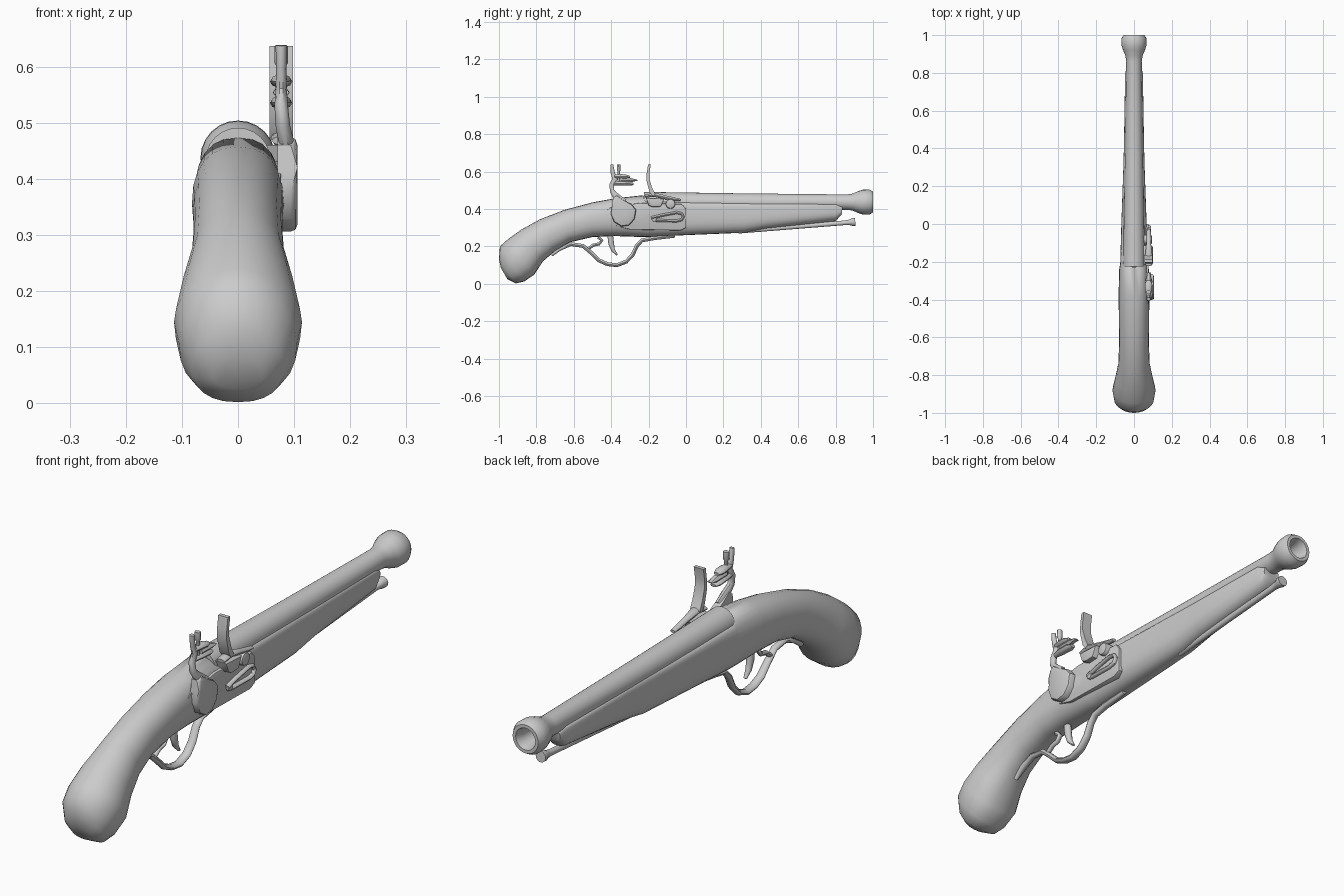
import bpy, bmesh, math
from mathutils import Vector

if "Cube" in bpy.data.objects:
    bpy.data.objects.remove(bpy.data.objects["Cube"])

grey = bpy.data.materials.new("plain grey")
grey.use_nodes = True
grey.diffuse_color = (0.6, 0.6, 0.6, 1)
grey.node_tree.nodes["Principled BSDF"].inputs["Base Color"].default_value = (0.6, 0.6, 0.6, 1)


def finish(name, bm, angle=40):
    bmesh.ops.recalc_face_normals(bm, faces=bm.faces)
    mesh = bpy.data.meshes.new(name)
    bm.to_mesh(mesh)
    bm.free()
    mesh.materials.append(grey)
    ob = bpy.data.objects.new(name, mesh)
    bpy.context.collection.objects.link(ob)
    bpy.ops.object.select_all(action='DESELECT')
    ob.select_set(True)
    bpy.context.view_layer.objects.active = ob
    bpy.ops.object.shade_smooth_by_angle(angle=math.radians(angle))
    return ob


def loft(name, rings, angle=40):
    """Skin a row of point rings and cap both ends."""
    bm = bmesh.new()
    loops = [[bm.verts.new(p) for p in ring] for ring in rings]
    n = len(loops[0])
    for a, b in zip(loops, loops[1:]):
        for i in range(n):
            j = (i + 1) % n
            bm.faces.new((a[i], a[j], b[j], b[i]))
    bm.faces.new(loops[0])
    bm.faces.new(loops[-1])
    return finish(name, bm, angle)


def tube(name, path, x, rx, rn, sides=10):
    """Sweep an ellipse along (y, z) points; x, rx and rn may vary per point."""
    def each(v):
        return v if isinstance(v, (list, tuple)) else [v] * len(path)
    xs, rxs, rns = each(x), each(rx), each(rn)
    pts = [Vector((xs[i], *p)) for i, p in enumerate(path)]
    rings = []
    for i, p in enumerate(pts):
        d = pts[min(i + 1, len(pts) - 1)] - pts[max(i - 1, 0)]
        normal = Vector((0, -d.z, d.y)).normalized()
        rings.append([p + Vector((rxs[i] * math.cos(t), 0, 0)) + normal * rns[i] * math.sin(t)
                      for t in (math.tau * k / sides for k in range(sides))])
    return loft(name, rings)


def plate(name, outline, x0, x1, bevel=0.0):
    """Extrude a (y, z) outline from x0 to x1, with a bevelled outer face."""
    bm = bmesh.new()
    face = bm.faces.new([bm.verts.new((x1, y, z)) for y, z in outline])
    back = bmesh.ops.extrude_face_region(bm, geom=[face])
    for v in back["geom"]:
        if isinstance(v, bmesh.types.BMVert):
            v.co.x = x0
    if bevel:
        rim = [e for e in bm.edges if all(abs(v.co.x - x1) < 1e-5 for v in e.verts)]
        bmesh.ops.bevel(bm, geom=rim, offset=bevel, segments=2, affect='EDGES', profile=0.5)
    return finish(name, bm)


def oval(cy, cz, ry, rz, n=16):
    return [(cy + ry * math.cos(math.tau * k / n), cz + rz * math.sin(math.tau * k / n)) for k in range(n)]


def power(v, e):
    return math.copysign(abs(v) ** e, v)


# Stock: top point, bottom point, half width, squareness of the upper half
sections = [
    ((-.99, .085), (-.955, .025), .045, 1), ((-1.0, .13), (-.91, .002), .082, 1),
    ((-.995, .20), (-.865, .012), .105, 1), ((-.95, .24), (-.81, .05), .114, 1),
    ((-.88, .29), (-.765, .12), .10, 1), ((-.78, .345), (-.70, .175), .083, 1),
    ((-.65, .395), (-.62, .222), .079, .95), ((-.5, .435), (-.5, .25), .08, .9),
    ((-.38, .457), (-.38, .255), .082, .85), ((-.23, .473), (-.24, .25), .078, .8),
    ((-.21, .445), (-.21, .25), .073, .4), ((0, .437), (0, .26), .067, .3),
    ((.31, .434), (.31, .273), .056, .3), ((.43, .432), (.43, .295), .053, .3),
    ((.80, .428), (.80, .335), .047, .3), ((.838, .412), (.832, .37), .036, .5)]
rings = []
for top, low, w, square in sections:
    top, low = Vector((0, *top)), Vector((0, *low))
    mid, half = (top + low) / 2, (top - low) / 2
    ring = []
    for k in range(24):
        t = math.tau * k / 24
        e = square if math.sin(t) > 0 else .85
        ring.append(mid + Vector((w * power(math.cos(t), e), 0, 0)) + half * power(math.sin(t), e))
    rings.append(ring)
loft("stock", rings, 50)

# Barrel with flared muzzle and hollow bore
profile = [(-.225, .058), (.3, .049), (.86, .041), (.89, .045), (.92, .058), (.945, .066), (.98, .067),
           (1.0, .056), (1.0, .043), (.965, .033), (.75, .03)]
loft("barrel", [[Vector((r * math.cos(t), y, .433 + .004 * max(y, 0) + r * math.sin(t)))
                 for t in (math.tau * k / 24 for k in range(24))] for y, r in profile])

# Ramrod with knob
tube("ramrod", [(.28, .281), (.85, .326), (.875, .328), (.89, .33), (.905, .331)], 0,
     [.013, .013, .016, .022, .022], [.013, .013, .016, .022, .022])

# Trigger guard, its curled spur, and trigger
tube("trigger_guard", [(-.72, .155), (-.675, .187), (-.615, .212), (-.55, .202), (-.51, .168), (-.465, .125),
                       (-.42, .105), (-.37, .099), (-.32, .118), (-.285, .155), (-.262, .205), (-.235, .232),
                       (-.17, .244), (-.06, .257)], 0,
     [.008, .014, .014, .014, .015, .017, .018, .018, .018, .017, .016, .016, .016, .01], .011)
tube("guard_spur", [(-.525, .185), (-.495, .207), (-.465, .213), (-.45, .232), (-.47, .25)], 0, .011, .009)
tube("trigger", [(-.405, .26), (-.4, .215), (-.39, .18), (-.368, .153)], 0, [.014, .014, .012, .007],
     [.016, .016, .011, .005])

# Lock plate
plate("lock_plate", [(-.47, .36), (-.4, .41), (-.25, .432), (-.02, .425), (0, .4), (0, .3), (-.03, .285),
                     (-.3, .29), (-.41, .32)], .05, .077, .004)

# Cock: rounded body, curved neck, rear tang, jaws, screw and flint
plate("cock_body", [(-.395, .42), (-.402, .375), (-.385, .33), (-.345, .306), (-.305, .312), (-.275, .345),
                    (-.266, .395), (-.29, .425), (-.335, .45), (-.37, .475), (-.39, .46)], .07, .106, .012)
tube("cock_neck", [(-.34, .43), (-.372, .465), (-.395, .495), (-.397, .53), (-.38, .56), (-.392, .595),
                   (-.397, .638)], [.09, .086, .08, .077, .077, .077, .077],
     [.014, .014, .013, .012, .01, .009, .01], [.03, .02, .013, .013, .015, .012, .008])
for name, z, y1 in (("lower_jaw", .535, -.28), ("upper_jaw", .573, -.3)):
    tube(name, [(-.385, z), (-.35, z + .002), (y1 - .02, z), (y1, z - .002)], .077,
         [.01, .018, .02, .012], [.009, .012, .011, .006])
tube("flint", [(-.35, .554), (-.29, .554), (-.258, .553)], .077, [.014, .015, .012], [.013, .012, .002], 6)
tube("jaw_screw", [(-.36, .53), (-.36, .6), (-.36, .606), (-.36, .637)], .077,
     [.007, .007, .012, .012], [.007, .007, .01, .01])

# Frizzen: tall striking blade and curved foot
plate("frizzen_blade", [(-.203, .637), (-.21, .59), (-.211, .55), (-.195, .49), (-.18, .47), (-.165, .48),
                        (-.18, .51), (-.195, .56), (-.196, .59), (-.188, .637)], .056, .098)
tube("frizzen_foot", [(-.22, .468), (-.17, .476), (-.11, .462), (-.06, .452), (-.028, .448)], .078,
     [.018, .02, .013, .012, .01], [.008, .012, .011, .009, .006])

# Flash pan, pivot screw and feather spring
plate("flash_pan", [(-.215, .46), (-.2, .42), (-.18, .41), (-.135, .412), (-.115, .455)], .045, .1, .006)
plate("pivot_screw", oval(-.083, .427, .026, .026), .05, .095, .008)
tube("feather_spring", [(-.185, .352), (-.13, .366), (-.05, .381), (-.024, .375), (-.014, .358),
                        (-.024, .342), (-.05, .336), (-.16, .338)], .079, .012, .008)
plate("spring_screw", oval(-.17, .346, .014, .014, 10), .06, .088, .004)
